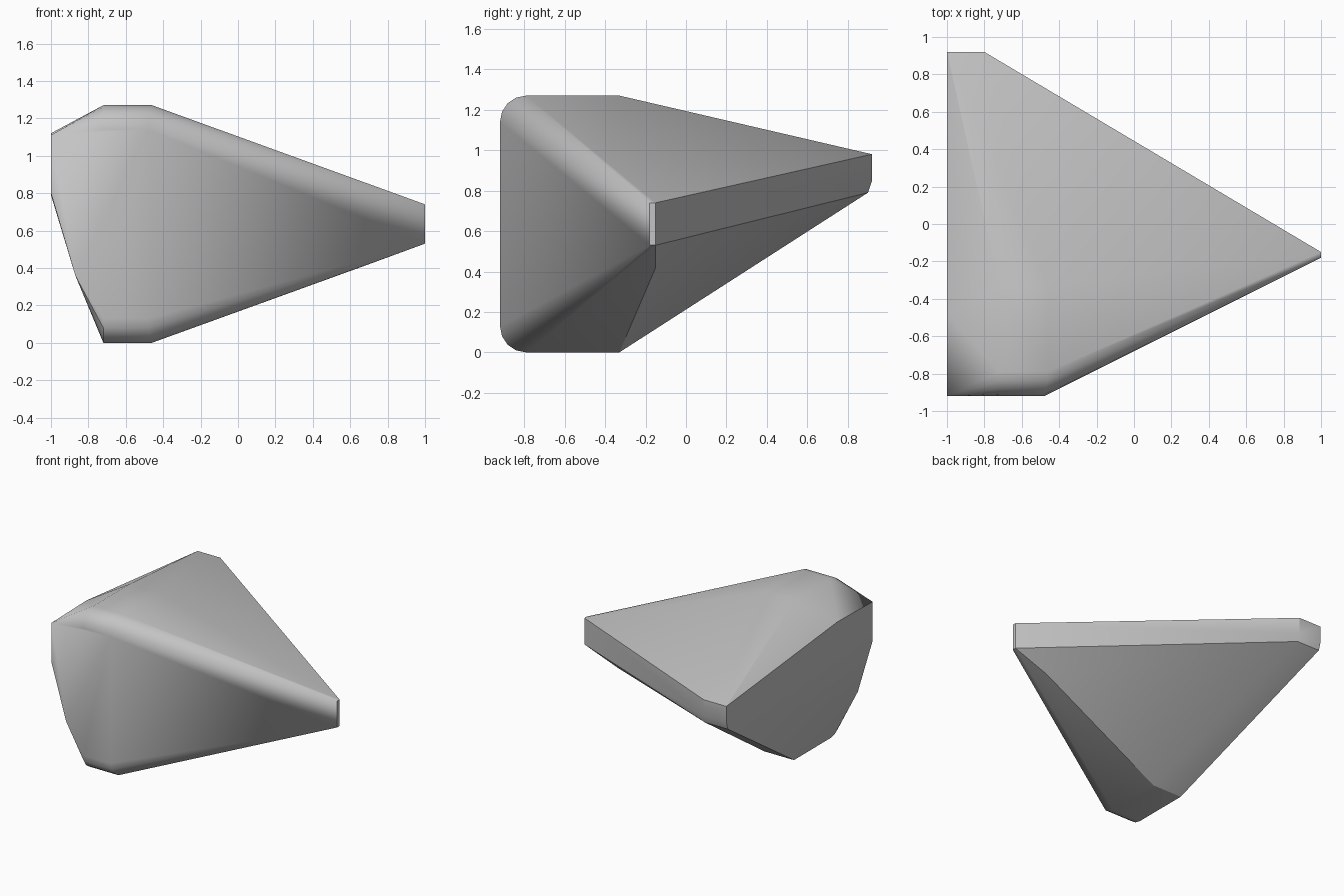
import bpy
import bmesh
from math import radians, sin, cos

# Remove the default cube
cube = bpy.data.objects.get("Cube")
if cube:
    bpy.data.objects.remove(cube, do_unlink=True)

# Single stone colour
stone = bpy.data.materials.new("stone_grey")
stone.use_nodes = True
GREY = (0.55, 0.55, 0.55, 1.0)
stone.diffuse_color = GREY
stone.node_tree.nodes["Principled BSDF"].inputs["Base Color"].default_value = GREY

TOP = 1.27
FRONT = -0.92
BACK = 0.92
RADIUS = 0.13
points = []

# Thick block: flat top and bottom with rounded front edges
for x_flat, x_front in ((-0.72, -0.72), (-0.46, -0.48)):
    for z in (0.0, TOP):
        points.append((x_flat, -0.33, z))
    for step in range(5):
        a = radians(90 * step / 4)
        x = x_flat + (x_front - x_flat) * step / 4
        y = FRONT + RADIUS * (1 - sin(a))
        rise = RADIUS * (1 - cos(a))
        points += [(x, y, rise), (x, y, TOP - rise)]

# Narrow blunt tip
for y in (-0.18, -0.15):
    for z in (0.53, 0.74):
        points.append((1.0, y, z))
points.append((0.70, -0.15, 0.42))

# Flat broken side
points += [(-1.0, FRONT, 1.11), (-1.0, -0.48, 1.12),
           (-1.0, FRONT, 0.80), (-0.87, FRONT, 0.36)]

# Thin back edge with a small lower chamfer
for x in (-1.0, -0.80):
    points += [(x, BACK, 0.98), (x, BACK, 0.85), (x, 0.90, 0.79)]

# Wrap the corner points into one solid chunk
bm = bmesh.new()
for p in points:
    bm.verts.new(p)
hull = bmesh.ops.convex_hull(bm, input=bm.verts[:])
loose = [v for v in bm.verts if not v.link_faces]
bmesh.ops.delete(bm, geom=loose, context='VERTS')
bmesh.ops.dissolve_limit(bm, angle_limit=radians(0.5),
                         verts=bm.verts[:], edges=bm.edges[:])
bmesh.ops.recalc_face_normals(bm, faces=bm.faces[:])

mesh = bpy.data.meshes.new("rock_chunk")
bm.to_mesh(mesh)
bm.free()
mesh.materials.append(stone)
rock = bpy.data.objects.new("rock_chunk", mesh)
bpy.context.collection.objects.link(rock)

# Soft rounded corners, crisp broken edges
bpy.ops.object.select_all(action='DESELECT')
rock.select_set(True)
bpy.context.view_layer.objects.active = rock
bpy.ops.object.shade_smooth_by_angle(angle=radians(30))
